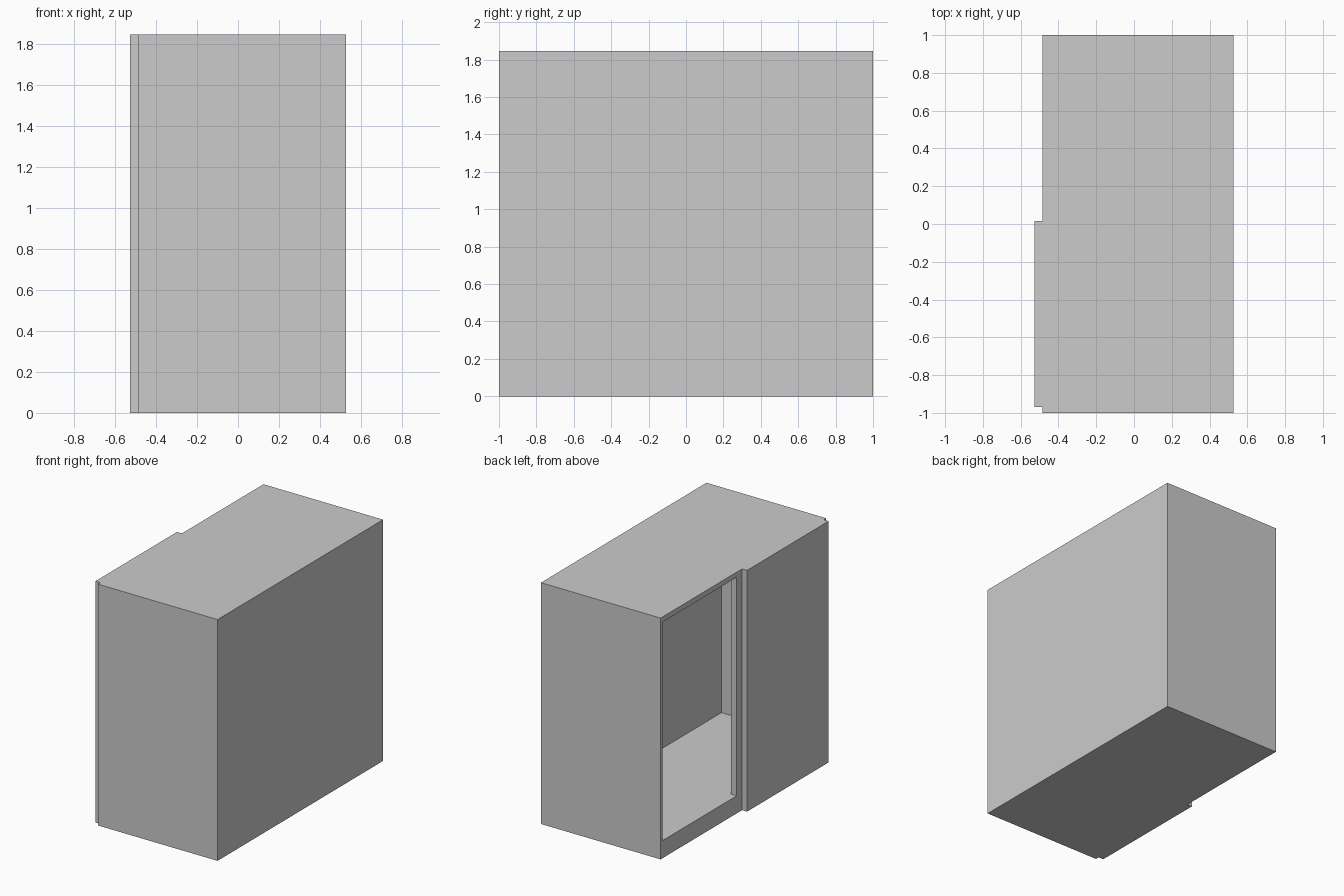
import bpy
import bmesh

if "Cube" in bpy.data.objects:
    bpy.data.objects.remove(bpy.data.objects["Cube"])


def prism(name, outline, z0, z1):
    """Extrude an xy outline upward from z0 to z1."""
    bm = bmesh.new()
    base = bm.faces.new([bm.verts.new((x, y, z0)) for x, y in outline])
    top = bmesh.ops.extrude_face_region(bm, geom=[base])["geom"]
    moved = [v for v in top if isinstance(v, bmesh.types.BMVert)]
    bmesh.ops.translate(bm, verts=moved, vec=(0, 0, z1 - z0))
    bmesh.ops.recalc_face_normals(bm, faces=bm.faces)
    mesh = bpy.data.meshes.new(name)
    bm.to_mesh(mesh)
    bm.free()
    obj = bpy.data.objects.new(name, mesh)
    bpy.context.collection.objects.link(obj)
    return obj


def rect(x0, x1, y0, y1):
    return [(x0, y0), (x1, y0), (x1, y1), (x0, y1)]


HEIGHT = 1.845
FRONT, BACK = -0.485, 0.527     # faces of the cabin body
WALL_IN, BACK_IN = -0.435, 0.383  # inner faces of the doorway wall and back
END_IN = 0.976                  # inner faces of the end walls
JAMB = 0.08                     # edge of the doorway

# Cabin body
body = prism("cabin_body", rect(FRONT, BACK, -1, 1), 0, HEIGHT)

# Room and doorway, cut as one L-shaped outline
room = prism("room_cutter", [
    (WALL_IN, -END_IN), (BACK_IN, -END_IN), (BACK_IN, END_IN),
    (-0.7, END_IN), (-0.7, JAMB), (WALL_IN, JAMB)], 0.135, 1.805)
room.hide_render = True
room.hide_viewport = True
room.display_type = 'WIRE'

cut = body.modifiers.new("hollow", 'BOOLEAN')
cut.operation = 'DIFFERENCE'
cut.solver = 'EXACT'
cut.object = room

# Sliding door, pushed open along the outside wall
prism("sliding_door", rect(-0.527, FRONT, -0.97, 0.015), 0, HEIGHT)
